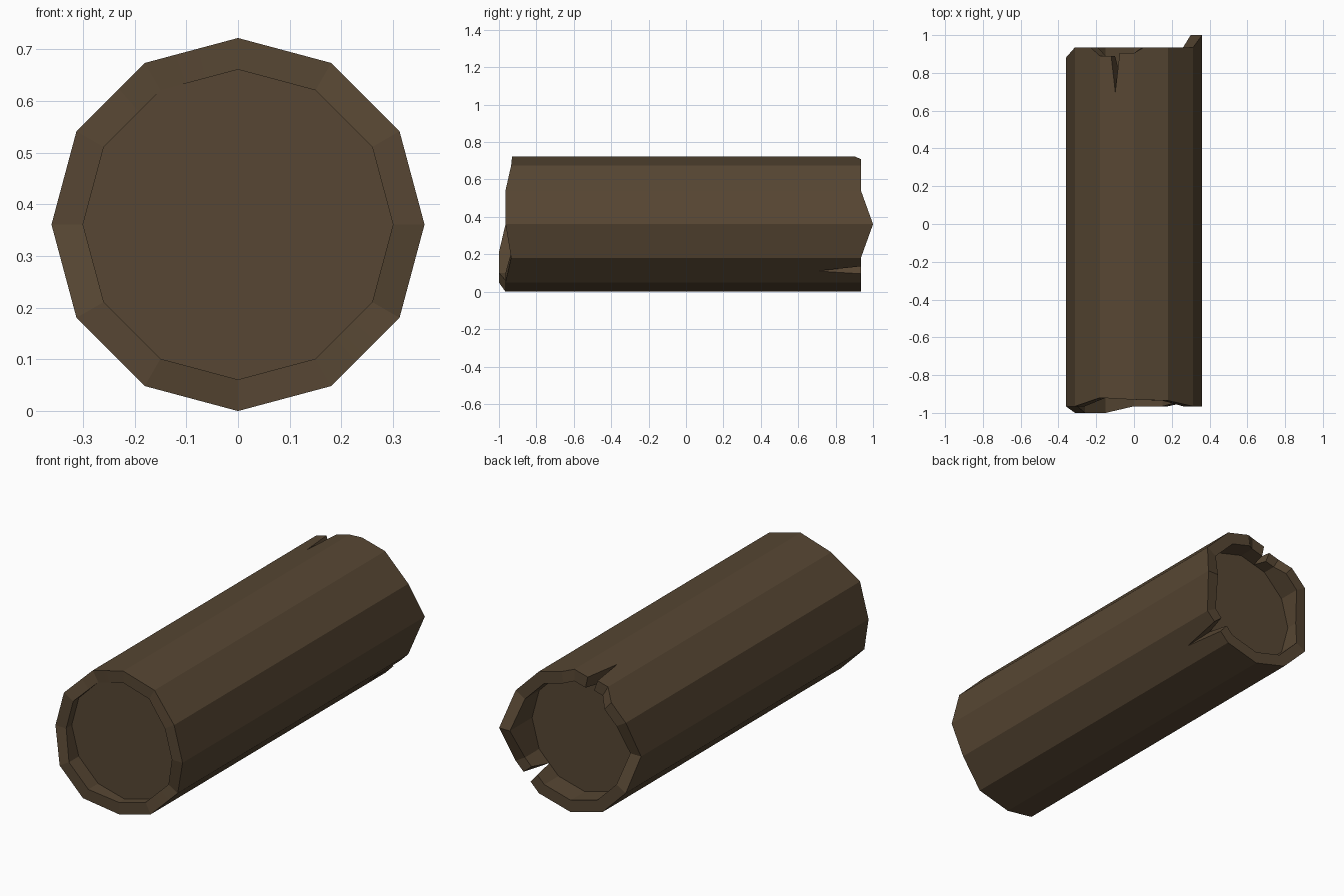
import bpy, bmesh, math
from mathutils import Vector

cube = bpy.data.objects.get("Cube")
if cube:
    bpy.data.objects.remove(cube, do_unlink=True)

SIDES, OUTER, INNER = 12, 0.361, 0.30
FRONT_CUT, BACK_CUT = -0.92, 0.82

wood = bpy.data.materials.new("dark brown wood")
wood.use_nodes = True
colour = (0.095, 0.062, 0.033, 1)
wood.diffuse_color = colour
wood.node_tree.nodes["Principled BSDF"].inputs["Base Color"].default_value = colour

# Ragged rim: where each corner of the bark ends, counted round from +x
front_rim = [-.965, -.965, -.935, -.93, -.92, -.965, -.965, -1, -1, -.965, -.965, -.935]
# Back rim: corner number (fractions lie along a side) and end of the bark.
# The two deep entries are the points of the split cracks.
back_rim = [(0, 1), (1, .935), (2, .935), (2.72, .935), (3, .905),
            (3.42, .905), (3.55, .70), (3.67, .89), (4, .89), (4.38, .935),
            (5, .935), (6, .88), (7, .935), (8, .935), (9, .935), (10, .935),
            (10.36, .935), (10.47, .70), (10.66, .935), (11, .935)]


def corner(k, radius, y):
    a = math.tau * k / SIDES
    return Vector((radius * math.cos(a), y, OUTER + radius * math.sin(a)))


def on_side(t, radius, y):
    """Point a fraction of the way along a flat side."""
    k = math.floor(t)
    return corner(k, radius, y).lerp(corner(k + 1, radius, y), t - k)


def front_y(t):
    k = math.floor(t)
    a, b = front_rim[k], front_rim[(k + 1) % SIDES]
    return a + (b - a) * (t - k)


def finish(name, bm):
    bmesh.ops.recalc_face_normals(bm, faces=bm.faces)
    mesh = bpy.data.meshes.new(name)
    bm.to_mesh(mesh)
    bm.free()
    mesh.materials.append(wood)
    obj = bpy.data.objects.new(name, mesh)
    bpy.context.collection.objects.link(obj)
    return obj


# Bark: loft from the front cut, over both rims, to the back cut
bm = bmesh.new()
columns = []
for t, y in back_rim:
    section = [(INNER, FRONT_CUT), (INNER, front_y(t)), (OUTER, front_y(t)),
               (OUTER, y), (INNER, max(y, BACK_CUT)), (INNER, BACK_CUT)]
    columns.append([bm.verts.new(on_side(t, r, yy)) for r, yy in section])
for a, b in zip(columns, columns[1:] + columns[:1]):
    for i in range(len(a) - 1):
        bm.faces.new((a[i], b[i], b[i + 1], a[i + 1]))
bmesh.ops.remove_doubles(bm, verts=bm.verts, dist=0.0005)
finish("bark", bm)

# Sawn ends set inside the bark
for name, y, facing in (("front_end", FRONT_CUT, -1), ("back_end", BACK_CUT, 1)):
    bm = bmesh.new()
    face = bm.faces.new([bm.verts.new(corner(k, INNER, y)) for k in range(SIDES)])
    face.normal_update()
    flip = face.normal.y * facing < 0
    obj = finish(name, bm)
    if (obj.data.polygons[0].normal.y * facing) < 0:
        obj.data.flip_normals()
